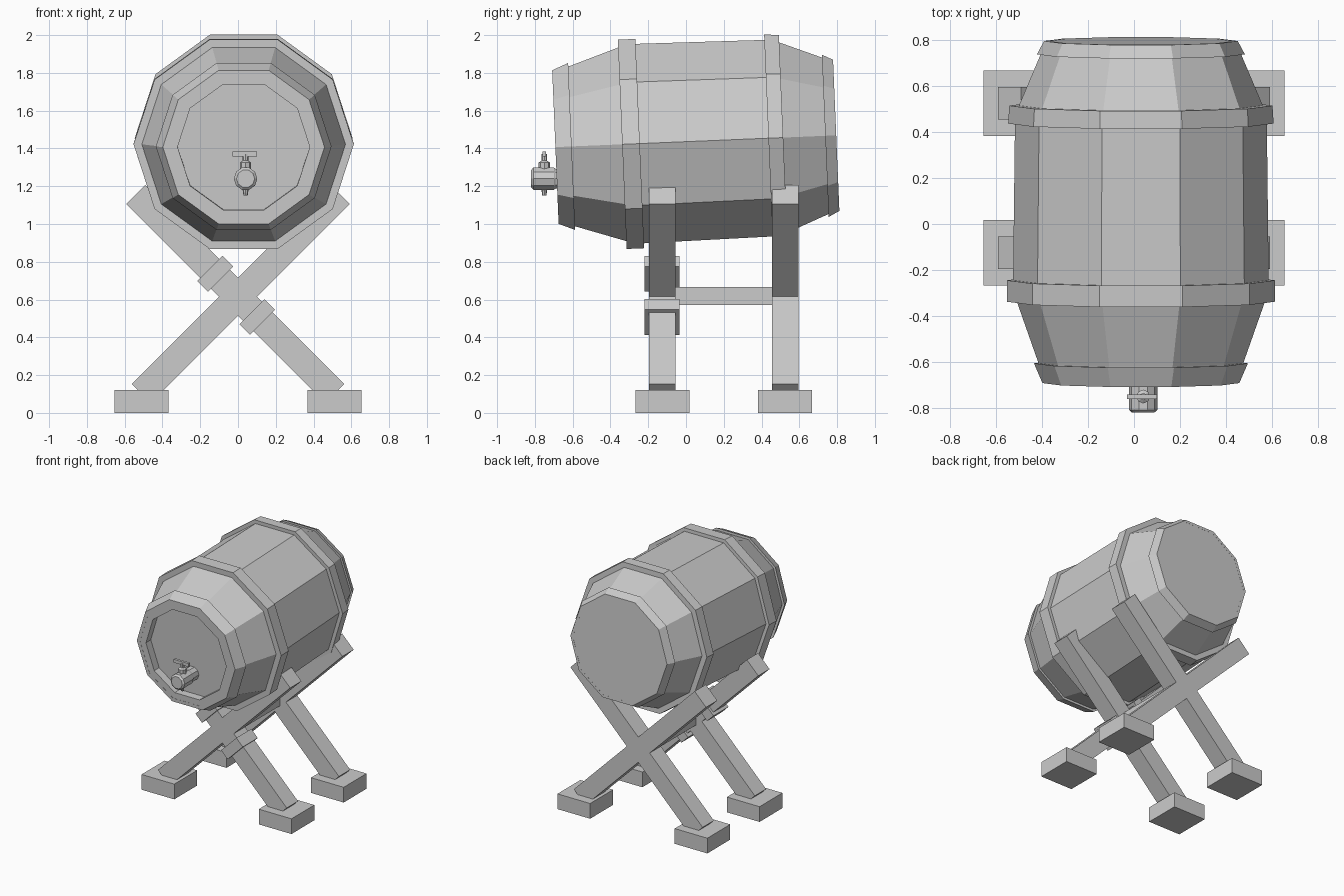
import bpy, bmesh
from math import pi, cos, sin, radians
from mathutils import Matrix

if "Cube" in bpy.data.objects:
    bpy.data.objects.remove(bpy.data.objects["Cube"])

BARREL = Matrix.Translation((0.03, 0, 1.436)) @ Matrix.Rotation(radians(2.4), 4, 'X')


def finish(name, bm, matrix):
    bmesh.ops.remove_doubles(bm, verts=bm.verts, dist=1e-5)
    bmesh.ops.recalc_face_normals(bm, faces=bm.faces)
    me = bpy.data.meshes.new(name)
    bm.to_mesh(me)
    bm.free()
    ob = bpy.data.objects.new(name, me)
    ob.matrix_world = matrix
    bpy.context.collection.objects.link(ob)
    return ob


def lathe(name, profile, matrix, sides=10, closed=False):
    """Spin (position along y, radius) points around the y axis."""
    bm = bmesh.new()
    rings = [[bm.verts.new((r * cos(2 * pi * i / sides), t, r * sin(2 * pi * i / sides)))
              for i in range(sides)] for t, r in profile]
    pairs = list(zip(rings, rings[1:]))
    if closed:
        pairs.append((rings[-1], rings[0]))
    for a, b in pairs:
        for i in range(sides):
            j = (i + 1) % sides
            bm.faces.new((a[i], a[j], b[j], b[i]))
    if not closed:
        bm.faces.new(rings[0])
        bm.faces.new(rings[-1])
    return finish(name, bm, matrix)


def box(name, centre, size, roll=0):
    bm = bmesh.new()
    bmesh.ops.create_cube(bm, size=1)
    bmesh.ops.scale(bm, vec=size, verts=bm.verts)
    return finish(name, bm, Matrix.Translation(centre) @ Matrix.Rotation(roll, 4, 'Y'))


# Barrel body with recessed front head and flat back head
lathe("barrel_body", [(-0.63, 0.35), (-0.69, 0.35), (-0.69, 0.42), (-0.60, 0.447),
                      (-0.29, 0.556), (0.475, 0.547), (0.74, 0.435), (0.795, 0.41)], BARREL)

# Hoops: start, end, outer radius at each, inner radius at each
hoops = {
    "front_end_hoop": (-0.692, -0.606, 0.428, 0.465, 0.40, 0.43),
    "front_middle_hoop": (-0.338, -0.245, 0.583, 0.583, 0.52, 0.53),
    "back_middle_hoop": (0.437, 0.515, 0.577, 0.572, 0.53, 0.51),
    "back_end_hoop": (0.738, 0.796, 0.452, 0.421, 0.42, 0.40),
}
for name, (a, b, ra, rb, ia, ib) in hoops.items():
    lathe(name, [(a, ra), (b, rb), (b, ib), (a, ia)], BARREL, closed=True)

# Tap barrel, valve stem, handle and spout
tap = Matrix.Translation((0.04, 0, 1.24))
up = Matrix.Translation((0.04, -0.75, 0)) @ Matrix.Rotation(pi / 2, 4, 'X')
lathe("tap_body", [(-0.82, 0.048), (-0.808, 0.062), (-0.70, 0.062), (-0.69, 0.055), (-0.62, 0.055)], tap)
lathe("tap_stem", [(1.27, 0.03), (1.325, 0.03), (1.335, 0.015), (1.37, 0.015)], up, 8)
lathe("tap_spout", [(1.15, 0.011), (1.20, 0.018)], up, 8)
box("tap_handle", (0.035, -0.75, 1.37), (0.13, 0.02, 0.026))

# Two crossed trestles with block feet
for label, y in (("front", -0.125), ("back", 0.525)):
    for side, s in (("left", -1), ("right", 1)):
        # beam runs from the foot on this side to the opposite top corner
        box(f"{label}_{side}_beam", (-0.015 * s, y, 0.63), (0.141, 0.14, 1.49), -s * pi / 4)
        box(f"{label}_{side}_foot", (0.511 * s, y, 0.06), (0.285, 0.285, 0.12))

# Collars on one front beam, and the bar joining the trestles
for label, x, z in (("upper", -0.121, 0.737), ("lower", 0.102, 0.508)):
    box(f"{label}_beam_collar", (x, -0.128, z), (0.188, 0.186, 0.08), -pi / 4)
box("cross_bar", (0, 0.2, 0.62), (0.095, 0.6, 0.095))
